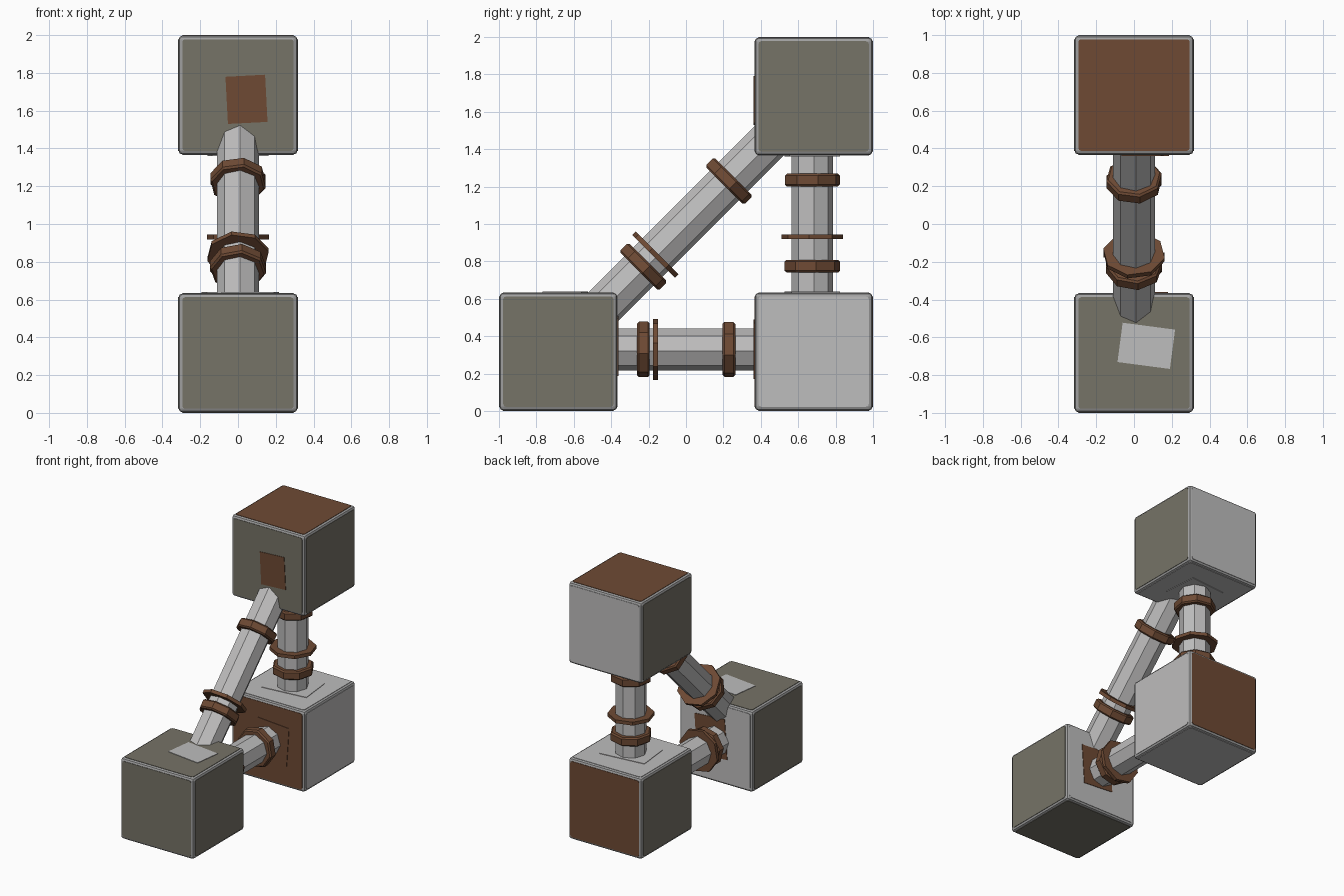
import bpy, bmesh, math
from mathutils import Matrix, Vector

if "Cube" in bpy.data.objects:
    bpy.data.objects.remove(bpy.data.objects["Cube"])


def material(name, rgb):
    m = bpy.data.materials.new(name)
    lin = [c / 12.92 if c <= 0.04045 else ((c + 0.055) / 1.055) ** 2.4
           for c in (v / 255 for v in rgb)]
    m.diffuse_color = (*lin, 1)
    m.use_nodes = True
    m.node_tree.nodes["Principled BSDF"].inputs["Base Color"].default_value = m.diffuse_color
    return m


GREY = material("light_grey", (190, 189, 189))
FRAME = material("frame_grey", (160, 160, 160))
OLIVE = material("olive", (118, 115, 103))
BROWN = material("brown", (110, 74, 52))

HALF = 0.3175
AXES = {"front": (0, -1, 0), "back": (0, 1, 0), "left": (-1, 0, 0),
        "right": (1, 0, 0), "top": (0, 0, 1), "bottom": (0, 0, -1)}


def finish(name, bm, mat, matrix):
    bm.transform(matrix)
    mesh = bpy.data.meshes.new(name)
    bm.to_mesh(mesh)
    bm.free()
    mesh.materials.append(mat)
    ob = bpy.data.objects.new(name, mesh)
    bpy.context.collection.objects.link(ob)
    return ob


def box(name, size, mat, matrix, bevel=0.0, corners_only=False):
    bm = bmesh.new()
    bmesh.ops.create_cube(bm, size=1)
    bmesh.ops.scale(bm, vec=size, verts=bm.verts)
    if bevel:
        edges = [e for e in bm.edges if not corners_only
                 or abs(e.verts[0].co.z - e.verts[1].co.z) > 1e-5]
        bmesh.ops.bevel(bm, geom=edges, offset=bevel, segments=2,
                        profile=0.5, affect='EDGES')
    return finish(name, bm, mat, matrix)


def frame(origin, x, y, z):
    m = Matrix((x, y, z)).transposed().to_4x4()
    m.translation = origin
    return m


def face_frame(side, origin):
    n = Vector(AXES[side])
    up = Vector((0, 1, 0)) if n.z else Vector((0, 0, 1))
    return frame(origin, up.cross(n), up, n)


# Cubes: rounded frame with one raised coloured panel on each side
def panel_cube(name, centre, colours):
    centre = Vector(centre)
    box(name + "_frame", [0.629] * 3, FRAME, Matrix.Translation(centre), 0.02)
    for side, mat in colours.items():
        pos = centre + Vector(AXES[side]) * (HALF - 0.004)
        box(f"{name}_{side}_panel", (0.59, 0.59, 0.008), mat,
            face_frame(side, pos), 0.015, True)


FRONT_C, BACK_C, TOP_C = (Vector((0, -0.6825, HALF)), Vector((0, 0.6825, HALF)),
                          Vector((0, 0.6825, 2 - HALF)))
panel_cube("front_cube", FRONT_C, dict(front=OLIVE, right=OLIVE, top=OLIVE,
                                       left=OLIVE, back=GREY, bottom=OLIVE))
panel_cube("back_cube", BACK_C, dict(front=BROWN, back=BROWN, top=GREY,
                                     right=GREY, left=OLIVE, bottom=GREY))
panel_cube("upper_cube", TOP_C, dict(front=OLIVE, right=OLIVE, left=OLIVE,
                                     top=BROWN, back=GREY, bottom=GREY))


# Thin crooked patches where the pipes meet the cubes
def patch(name, side, pos, w, h, angle, mat):
    box(name, (w, h, 0.008), mat,
        face_frame(side, Vector(pos)) @ Matrix.Rotation(math.radians(angle), 4, 'Z'))


IN = 0.365
patch("upper_front_patch", "front", (0.045, IN, 1.66), 0.21, 0.25, 3, BROWN)
patch("front_top_patch", "top", (0.065, -0.645, 0.635), 0.28, 0.21, -7.5, GREY)
patch("back_front_patch", "front", (0.04, IN, 0.33), 0.27, 0.30, -4, BROWN)
patch("front_back_patch", "back", (0.04, -IN, 0.35), 0.26, 0.31, 4, BROWN)
patch("back_top_patch", "top", (0.0, 0.675, 0.635), 0.36, 0.26, 6, GREY)
patch("upper_bottom_patch", "bottom", (0.0, 0.675, 1.365), 0.30, 0.27, -5, GREY)


# Eight-sided pipes and collars
def prism(name, radius, depth, mat, matrix, bevel=0.0):
    bm = bmesh.new()
    bmesh.ops.create_cone(bm, cap_ends=True, segments=8, radius1=radius,
                          radius2=radius, depth=depth)
    if bevel:
        rim = [e for e in bm.edges
               if abs(e.verts[0].co.z - e.verts[1].co.z) < 1e-5]
        bmesh.ops.bevel(bm, geom=rim, offset=bevel, segments=1, affect='EDGES')
    return finish(name, bm, mat, matrix)


def pipe(name, a, b, twist, collars):
    z = (b - a).normalized()
    x = Vector((1, 0, 0))

    def place(t, turn):
        return frame(a.lerp(b, t), x, z.cross(x), z) @ Matrix.Rotation(
            math.radians(turn), 4, 'Z')

    length = (b - a).length
    prism(name, 0.112, length - 0.3, GREY, place(0.5, twist))
    for i, (t, radius, depth, turn) in enumerate(collars):
        prism(f"{name}_collar_{i + 1}", radius, depth, BROWN,
              place(t, turn), 0.01 if depth > 0.04 else 0.0)


COLLARS = [(0.333, 0.15, 0.068, 8), (0.38, 0.166, 0.026, -12),
           (0.668, 0.15, 0.068, 12)]
LIFT = Vector((0, 0, 0.012))
pipe("diagonal_pipe", FRONT_C, TOP_C, 6, COLLARS)
pipe("upright_pipe", BACK_C - Vector((0, 0.007, 0)),
     TOP_C - Vector((0, 0.007, 0)), 4, [(0.335, 0.15, 0.068, 8), (0.45, 0.166, 0.026, -6),
                                        (0.672, 0.15, 0.068, 12)])
pipe("level_pipe", FRONT_C + LIFT, BACK_C + LIFT, 5, COLLARS)
